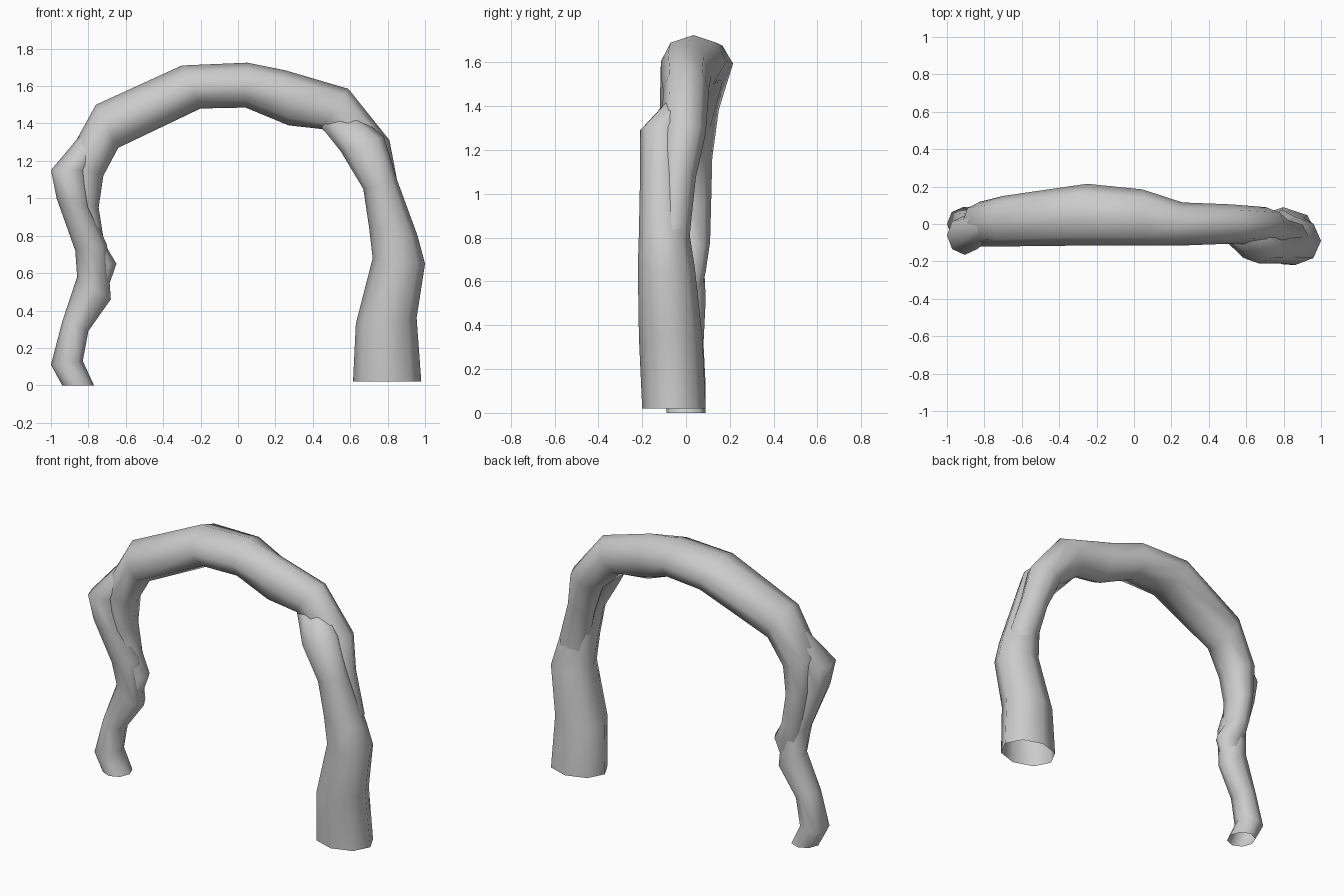
import bpy, bmesh, math
from mathutils import Vector

SIDES = 8


def strand(name, rings, cap_start=False, cap_end=False):
    """Loft a tube; each ring = outer x, outer z, inner x, inner z, centre y, half depth."""
    bm = bmesh.new()
    loops = []
    for xo, zo, xi, zi, y, ry in rings:
        outer, inner = Vector((xo, y, zo)), Vector((xi, y, zi))
        centre, half = (outer + inner) / 2, (outer - inner) / 2
        loop = []
        for i in range(SIDES):
            a = 2 * math.pi * i / SIDES
            loop.append(bm.verts.new(
                centre + half * math.cos(a) + Vector((0, ry * math.sin(a), 0))))
        loops.append(loop)
    for a, b in zip(loops, loops[1:]):
        for i in range(SIDES):
            j = (i + 1) % SIDES
            bm.faces.new((a[i], a[j], b[j], b[i]))
    # close buried ends only; the feet stay open
    if cap_start:
        bm.faces.new(loops[0])
    if cap_end:
        bm.faces.new(loops[-1])
    bmesh.ops.recalc_face_normals(bm, faces=bm.faces[:])
    me = bpy.data.meshes.new(name)
    bm.to_mesh(me)
    bm.free()
    ob = bpy.data.objects.new(name, me)
    bpy.context.collection.objects.link(ob)
    bpy.ops.object.select_all(action='DESELECT')
    ob.select_set(True)
    bpy.context.view_layer.objects.active = ob
    bpy.ops.object.shade_smooth_by_angle(angle=math.radians(60))
    return ob


# Main arching strand, left knee over the top and down the right leg
strand("arch_strand", [
    (-.80, .42, -.73, .42, .01, .03),
    (-.84, .64, -.65, .65, .02, .07),
    (-.87, .80, -.715, .76, .02, .09),
    (-.90, .98, -.745, .95, .01, .105),
    (-.92, 1.21, -.72, 1.12, .0, .12),
    (-.76, 1.50, -.64, 1.27, .015, .135),
    (-.30, 1.71, -.20, 1.48, .05, .165),
    (.05, 1.725, .04, 1.485, .035, .15),
    (.25, 1.685, .27, 1.39, .0, .115),
    (.59, 1.585, .45, 1.37, .0, .105),
    (.81, 1.31, .60, 1.24, -.01, .10),
    (.85, 1.10, .68, 1.05, -.04, .085),
    (.93, .85, .73, .83, -.06, .08),
    (.91, .50, .77, .50, -.05, .05),
], cap_start=True, cap_end=True)

# Thick right leg, twisting up in front of the arch
strand("right_leg", [
    (.98, .02, .615, .02, -.055, .145),
    (.955, .36, .63, .33, -.07, .145),
    (1.0, .65, .72, .68, -.09, .13),
    (.96, .80, .70, .85, -.10, .115),
    (.85, 1.10, .67, 1.05, -.115, .095),
    (.78, 1.33, .55, 1.25, -.11, .10),
    (.62, 1.46, .43, 1.40, -.01, .07),
], cap_end=True)

# Thin left leg, winding around the outside of the arch
strand("left_leg", [
    (-.94, .0, -.77, .0, .0, .09),
    (-1.0, .11, -.83, .13, .0, .09),
    (-.94, .34, -.80, .29, .0, .08),
    (-.86, .58, -.68, .46, .015, .075),
    (-.87, .72, -.70, .75, -.01, .09),
    (-.97, 1.0, -.79, .95, -.05, .095),
    (-1.0, 1.15, -.81, 1.15, -.06, .105),
    (-.79, 1.40, -.70, 1.30, .01, .06),
], cap_end=True)
